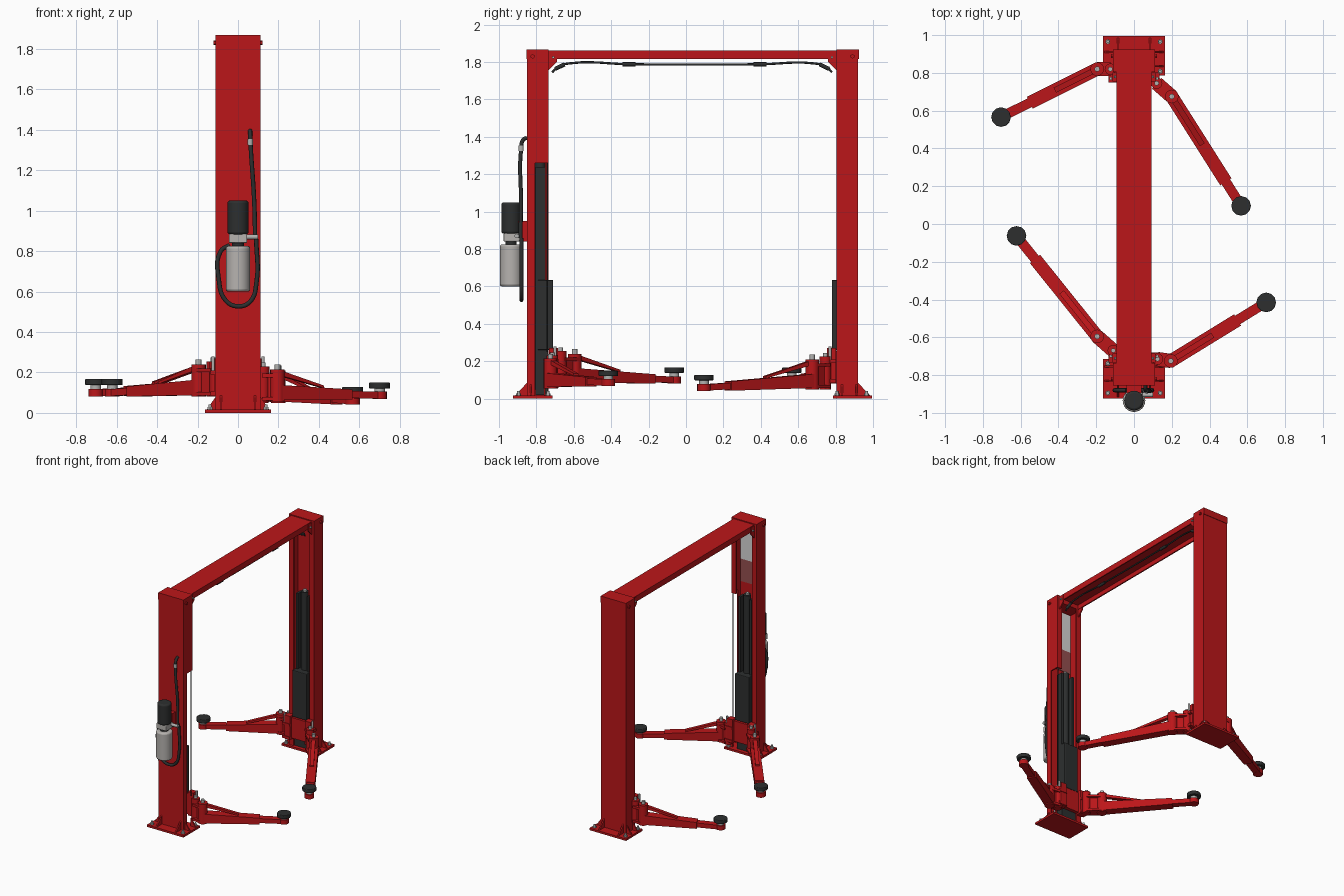
import bpy, math
from mathutils import Vector

cube = bpy.data.objects.get("Cube")
if cube:
    bpy.data.objects.remove(cube)


def material(name, rgb):
    m = bpy.data.materials.new(name)
    m.use_nodes = True
    m.diffuse_color = (*rgb, 1)
    m.node_tree.nodes["Principled BSDF"].inputs["Base Color"].default_value = (*rgb, 1)
    return m


RED = material("red paint", (0.5, 0.008, 0.01))
BLACK = material("black rubber", (0.026, 0.028, 0.028))
STEEL = material("bolt steel", (0.45, 0.45, 0.44))
TANK = material("tank grey", (0.47, 0.45, 0.43))
PALE = material("pale panel", (0.68, 0.67, 0.67))
ROSE = material("dusky rose panel", (0.3, 0.08, 0.08))


def mesh_object(name, verts, faces, mat):
    me = bpy.data.meshes.new(name)
    me.from_pydata(verts, [], faces)
    me.materials.append(mat)
    ob = bpy.data.objects.new(name, me)
    bpy.context.collection.objects.link(ob)
    return ob


def prism(name, ring, offset, mat):
    """Extrude a closed ring of points along an offset."""
    n, off = len(ring), Vector(offset)
    ring = [Vector(p) for p in ring]
    normal = sum((ring[i].cross(ring[(i + 1) % n]) for i in range(n)), Vector())
    if normal.dot(off) < 0:
        ring.reverse()
    faces = [list(range(n))[::-1], list(range(n, 2 * n))]
    faces += [[i, (i + 1) % n, (i + 1) % n + n, i + n] for i in range(n)]
    return mesh_object(name, ring + [p + off for p in ring], faces, mat)


def box(name, x, y, z, mat=RED, bevel=0):
    (x0, x1), (y0, y1), (z0, z1) = sorted(x), sorted(y), sorted(z)
    ring = [(x0, y0, z0), (x1, y0, z0), (x1, y1, z0), (x0, y1, z0)]
    ob = prism(name, ring, (0, 0, z1 - z0), mat)
    if bevel:
        mod = ob.modifiers.new("bevel", "BEVEL")
        mod.width, mod.segments = bevel, 2


def bar(name, a, b, width, h0, h1):
    """Beam between two points, with its height tapering from h0 to h1."""
    a, b = Vector(a), Vector(b)
    side = (b - a).cross(Vector((0, 0, 1))).normalized() * width
    up = Vector((0, 0, 0.5))
    ring = [a - up * h0, b - up * h1, b + up * h1, a + up * h0]
    prism(name, [p - side / 2 for p in ring], side, RED)


def rod(name, a, b, radius, mat=STEEL, sides=16, bevel=0):
    a, b = Vector(a), Vector(b)
    bpy.ops.mesh.primitive_cylinder_add(vertices=sides, radius=radius, depth=(b - a).length,
                                        location=(a + b) / 2)
    ob = bpy.context.object
    ob.name = name
    ob.rotation_euler = (b - a).to_track_quat("Z", "Y").to_euler()
    ob.data.materials.append(mat)
    if bevel:
        mod = ob.modifiers.new("bevel", "BEVEL")
        mod.width, mod.segments, mod.limit_method = bevel, 3, "ANGLE"
    if sides > 8:
        bpy.ops.object.shade_smooth_by_angle(angle=math.radians(40))


def hose(name, points, radius):
    cu = bpy.data.curves.new(name, "CURVE")
    cu.dimensions, cu.bevel_depth, cu.bevel_resolution = "3D", radius, 2
    cu.resolution_u, cu.use_fill_caps = 6, True
    sp = cu.splines.new("BEZIER")
    sp.bezier_points.add(len(points) - 1)
    for bp, p in zip(sp.bezier_points, points):
        bp.co = p
        bp.handle_left_type = bp.handle_right_type = "AUTO"
    cu.materials.append(BLACK)
    bpy.context.collection.objects.link(bpy.data.objects.new(name, cu))


TOP, STEP = 1.865, 1.26


def column(label, outer, s):
    """Open channel column; d is the distance inward from its outer face."""
    def y(*d):
        return [outer + s * v for v in d]

    # base plate, gussets and anchor bolts
    box(label + "_base_plate", (-0.163, 0.163), y(-0.075, 0.135), (0, 0.016))
    for x in (-0.09, 0.08):
        ring = [(x, y(-0.065)[0], 0.016), (x, y(0)[0], 0.016), (x, y(0)[0], 0.085)]
        prism(label + "_end_gusset", ring, (0.01, 0, 0), RED)
    for sx in (-1, 1):
        for d in (0.015, 0.09):
            ring = [(sx * 0.11, y(d)[0], 0.016), (sx * 0.155, y(d)[0], 0.016),
                    (sx * 0.11, y(d)[0], 0.08)]
            prism(label + "_side_gusset", ring, (0, 0.01, 0), RED)
        for d in (-0.045, 0.112):
            yy = y(d)[0]
            rod(label + "_anchor_bolt", (sx * 0.138, yy, 0.01), (sx * 0.138, yy, 0.042), 0.008)
            rod(label + "_anchor_nut", (sx * 0.138, yy, 0.016), (sx * 0.138, yy, 0.028), 0.014, sides=6)

    # channel walls and lips; one front wall is cut back low down
    box(label + "_column_back", (-0.112, 0.112), y(0, 0.01), (0.016, TOP))
    for sx in (-1, 1):
        cut = s > 0 and sx > 0
        z0 = STEP if cut else 0.016
        box(label + "_column_side", (sx * 0.102, sx * 0.112), y(0.01, 0.115), (z0, TOP))
        box(label + "_column_lip", (sx * 0.07, sx * 0.102), y(0.105, 0.115), (z0, TOP))
        if cut:
            box(label + "_column_low_side", (0.102, 0.112), y(0.01, 0.042), (0.016, z0))
            rod(label + "_safety_cable", (0.1, y(0.108)[0], 0.25), (0.1, y(0.108)[0], STEP), 0.004, BLACK)

    # lifting cylinder, rails and dark carriage cover
    rod(label + "_cylinder", (0, y(0.07)[0], 0.05), (0, y(0.07)[0], STEP), 0.028, BLACK)
    rod(label + "_cylinder_nut", (0, y(0.07)[0], STEP), (0, y(0.07)[0], STEP + 0.015), 0.014)
    for x in (-0.05, 0.05):
        box(label + "_rail", (x - 0.009, x + 0.009), y(0.045, 0.1), (0.02, STEP - 0.02), BLACK)
    box(label + "_carriage_cover", (-0.064, 0.064), y(0.055, 0.14), (0.26, 0.635), BLACK, 0.006)
    box(label + "_carriage_slider", (-0.064, 0.064), y(0.055, 0.112), (0.02, 0.26), BLACK)

    # carriage crossbar and ears carrying the arms
    box(label + "_carriage_crossbar", (-0.115, 0.115), y(0.118, 0.145), (0.09, 0.255))
    for sx in (-1, 1):
        box(label + "_carriage_ear", (sx * 0.066, sx * 0.115), y(0.118, 0.165), (0.08, 0.27))
        for z in (0.085, 0.19):
            box(label + "_ear_plate", (sx * 0.066, sx * 0.135), y(0.118, 0.17), (z, z + 0.02))
        rod(label + "_lock_pin", (sx * 0.123, y(0.15)[0], 0.2), (sx * 0.123, y(0.15)[0], 0.28), 0.008)

    # head cap and corner brackets beneath the beam
    box(label + "_head_cap", (-0.112, 0.112), y(-0.004, 0.115), (TOP - 0.05, TOP + 0.003))
    for sx in (-1, 1):
        ring = [(sx * 0.085, y(0.115)[0], 1.755), (sx * 0.085, y(0.115)[0], 1.855),
                (sx * 0.085, y(0.16)[0], 1.855), (sx * 0.085, y(0.16)[0], 1.8)]
        prism(label + "_corner_bracket", ring, (sx * 0.01, 0, 0), RED)
        rod(label + "_head_bolt", (sx * 0.09, y(0.03)[0], 1.83), (sx * 0.122, y(0.03)[0], 1.83), 0.012, RED, 6)
        rod(label + "_bracket_bolt", (sx * 0.09, y(0.14)[0], 1.825), (sx * 0.106, y(0.14)[0], 1.825), 0.007, sides=6)


column("front", -0.85, 1)
column("rear", 0.92, -1)
box("pale_inner_panel", (-0.1, 0.1), (-0.84, -0.836), (1.5, 1.81), PALE)
box("rose_inner_panel", (-0.1, 0.1), (-0.84, -0.836), (1.32, 1.5), ROSE)

# overhead beam, open underneath, with a hose inside
box("beam_top", (-0.092, 0.092), (-0.85, 0.92), (1.85, 1.861))
for sx in (-1, 1):
    box("beam_side", (sx * 0.082, sx * 0.092), (-0.74, 0.81), (1.815, 1.855))
hose("beam_hose", [(0.05, -0.715, 1.745), (0.05, -0.685, 1.775), (0.05, -0.62, 1.793), (0.05, -0.3, 1.788),
                   (0.05, 0.4, 1.788), (0.05, 0.68, 1.793), (0.05, 0.75, 1.775), (0.05, 0.78, 1.745)], 0.006)
for a, b in ((-0.34, -0.27), (0.36, 0.43)):
    rod("hose_joint", (0.05, a, 1.788), (0.05, b, 1.788), 0.011, BLACK)
for a, b in ((-0.7, -0.65), (0.765, 0.715)):
    rod("hose_elbow", (0.05, a, 1.763), (0.05, b, 1.787), 0.011, BLACK)


def arm(label, pivot, elbow, pad, z0, z1, top, reach):
    """Swing arm: hinge, telescoping tubes, brace and round lift pad."""
    p, e, q = (Vector((*v, z)) for v, z in ((pivot, z0 + 0.03), (elbow, z0), (pad, z1)))
    run = (q - e).normalized()
    up = Vector((0, 0, 1))
    for dz in (-0.06, 0.055):
        bar(label + "_hinge_plate", p + up * dz, e + up * (dz + 0.03), 0.075, 0.018, 0.018)
    bar(label + "_hinge_web", p, e + up * 0.03, 0.03, 0.12, 0.12)
    rod(label + "_hinge_barrel", e - up * 0.045, e + up * 0.115, 0.036, RED)
    rod(label + "_hinge_pin", e + up * 0.1, e + up * 0.14, 0.014)
    rod(label + "_pivot_barrel", p - up * 0.075, p + up * 0.1, 0.03, RED)
    rod(label + "_pivot_pin", p + up * 0.09, p + up * 0.118, 0.012)
    bar(label + "_outer_tube", e, e.lerp(q, reach), 0.07, 0.075, 0.05)
    bar(label + "_inner_tube", e.lerp(q, 0.6), q - run * 0.02, 0.052, 0.036, 0.034)
    bar(label + "_top_brace", e + up * 0.1, e.lerp(q, 0.44) + up * 0.035, 0.03, 0.026, 0.012)
    # lift pad on its screw
    rod(label + "_pad_socket", q - up * 0.018, q + up * 0.018, 0.036, RED)
    base = Vector((q.x, q.y, top))
    rod(label + "_pad_screw", q, base - up * 0.02, 0.026)
    rod(label + "_pad", base - up * 0.03, base, 0.052, BLACK, 12, 0.005)


arm("front_left_arm", (0.125, -0.715), (0.195, -0.725), (0.7, -0.415), 0.1, 0.087, 0.15, 0.7)
arm("front_right_arm", (-0.11, -0.67), (-0.195, -0.595), (-0.622, -0.063), 0.125, 0.1, 0.168, 0.77)
arm("rear_left_arm", (0.12, 0.745), (0.2, 0.675), (0.567, 0.096), 0.095, 0.06, 0.128, 0.78)
arm("rear_right_arm", (-0.125, 0.82), (-0.195, 0.82), (-0.704, 0.566), 0.125, 0.1, 0.168, 0.7)

# hydraulic power unit on the front column
Y = -0.935
rod("pump_tank", (0, Y, 0.6), (0, Y, 0.825), 0.06, TANK, 24, 0.012)
rod("pump_neck", (0, Y, 0.82), (0, Y, 0.85), 0.03, BLACK)
box("pump_block", (-0.045, 0.045), (Y - 0.04, Y + 0.045), (0.84, 0.885), TANK, 0.005)
rod("pump_motor", (0, Y, 0.882), (0, Y, 1.05), 0.052, BLACK, 24, 0.012)
box("pump_mount", (-0.04, 0.04), (Y + 0.04, -0.848), (0.84, 0.95))
rod("pump_fitting", (0.04, Y + 0.03, 0.87), (0.1, Y + 0.03, 0.87), 0.012)

# hydraulic hoses
loop = [(-0.04, 0.83), (-0.085, 0.8), (-0.095, 0.66), (-0.06, 0.555), (0, 0.527),
        (0.06, 0.55), (0.092, 0.65), (0.09, 0.86)]
hose("pump_hose_loop", [(x, -0.88, z) for x, z in loop], 0.011)
hose("riser_hose", [(0.085, -0.885, 0.86), (0.08, -0.882, 1.05), (0.062, -0.882, 1.33),
                    (0.06, -0.87, 1.385), (0.06, -0.85, 1.395)], 0.011)
rod("riser_fitting", (0.06, -0.882, 1.325), (0.06, -0.882, 1.355), 0.014)
